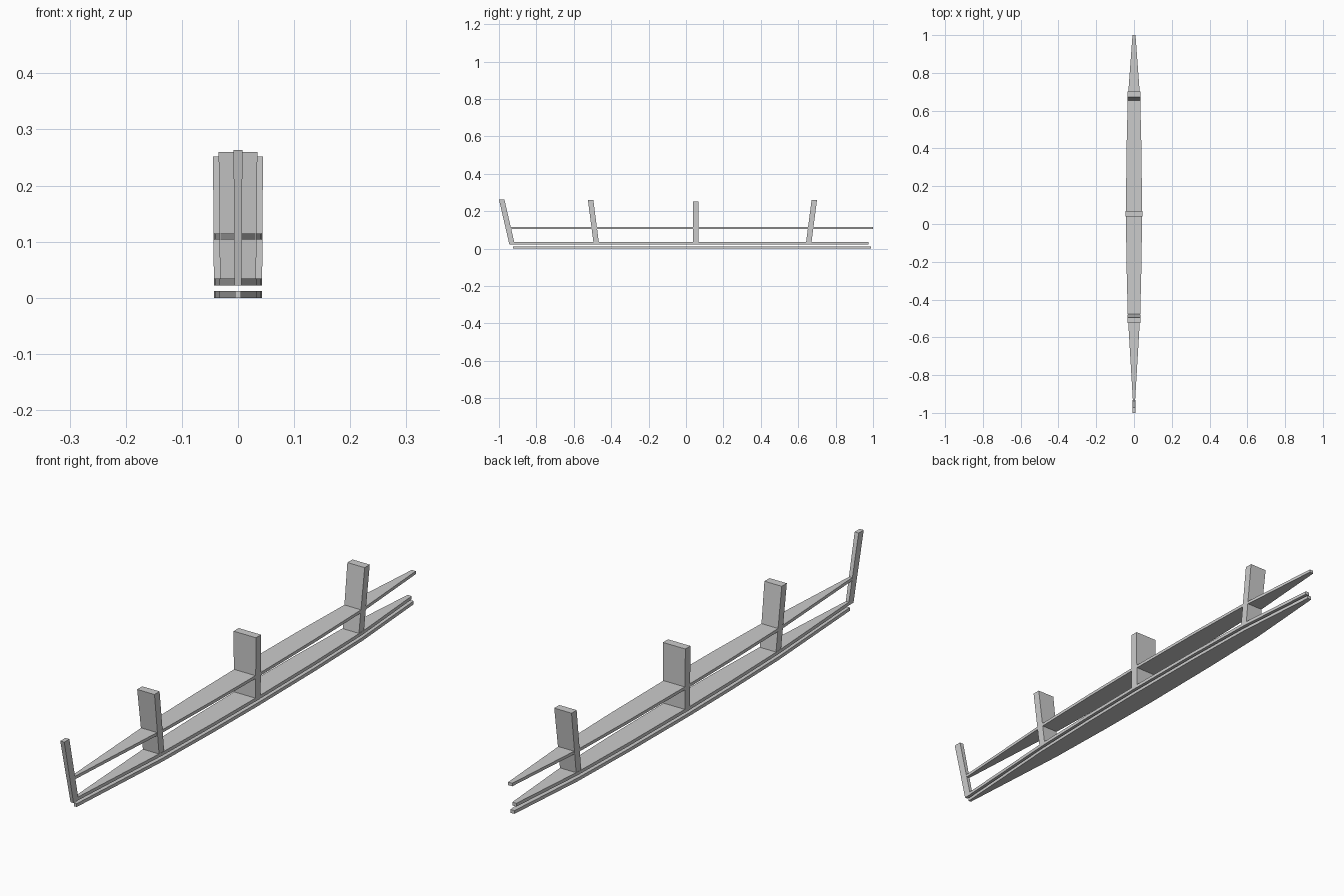
import bpy
import bmesh

cube = bpy.data.objects.get("Cube")
if cube:
    bpy.data.objects.remove(cube, do_unlink=True)

# One light grey for everything
grey = bpy.data.materials.new("light_grey")
grey.use_nodes = True
colour = (0.6, 0.6, 0.6, 1)
grey.diffuse_color = colour
grey.node_tree.nodes["Principled BSDF"].inputs["Base Color"].default_value = colour


def loft(name, lower, upper):
    """Solid between two matching rings of points."""
    bm = bmesh.new()
    a = [bm.verts.new(p) for p in lower]
    b = [bm.verts.new(p) for p in upper]
    bm.faces.new(a[::-1])
    bm.faces.new(b)
    for i in range(len(a)):
        j = (i + 1) % len(a)
        bm.faces.new((a[i], a[j], b[j], b[i]))
    bmesh.ops.recalc_face_normals(bm, faces=bm.faces)
    mesh = bpy.data.meshes.new(name)
    bm.to_mesh(mesh)
    bm.free()
    mesh.materials.append(grey)
    obj = bpy.data.objects.new(name, mesh)
    bpy.context.collection.objects.link(obj)
    return obj


def deck(name, front, back, bottom, top):
    """Slim boat-shaped plank, mirrored about its centre line."""
    profile = [(front, 0.005), (-0.48, 0.033), (-0.2, 0.040), (0.05, 0.0425),
               (0.38, 0.040), (0.66, 0.033), (back, 0.008)]
    ring = [(w, y) for y, w in profile] + [(-w, y) for y, w in reversed(profile)]
    loft(name, [(x, y, bottom) for x, y in ring], [(x, y, top) for x, y in ring])


def post(name, foot, head, height, foot_half, head_half):
    """Leaning upright, a little wider at its head."""
    def ring(y, z, half):
        d = 0.0145
        return [(-half, y - d, z), (half, y - d, z), (half, y + d, z), (-half, y + d, z)]
    loft(name, ring(foot, 0.022, foot_half), ring(head, height, head_half))


# Three stacked decks
deck("keel_plank", -0.925, 0.988, 0, 0.012)
deck("lower_deck", -0.935, 0.977, 0.022, 0.034)
deck("upper_deck", -0.95, 1.0, 0.104, 0.115)

# Stem at the front, then three uprights
post("front_stem", -0.930, -0.9855, 0.263, 0.006, 0.008)
post("front_upright", -0.479, -0.510, 0.26, 0.032, 0.0345)
post("middle_upright", 0.053, 0.053, 0.252, 0.043, 0.0445)
post("rear_upright", 0.655, 0.686, 0.26, 0.032, 0.0345)
